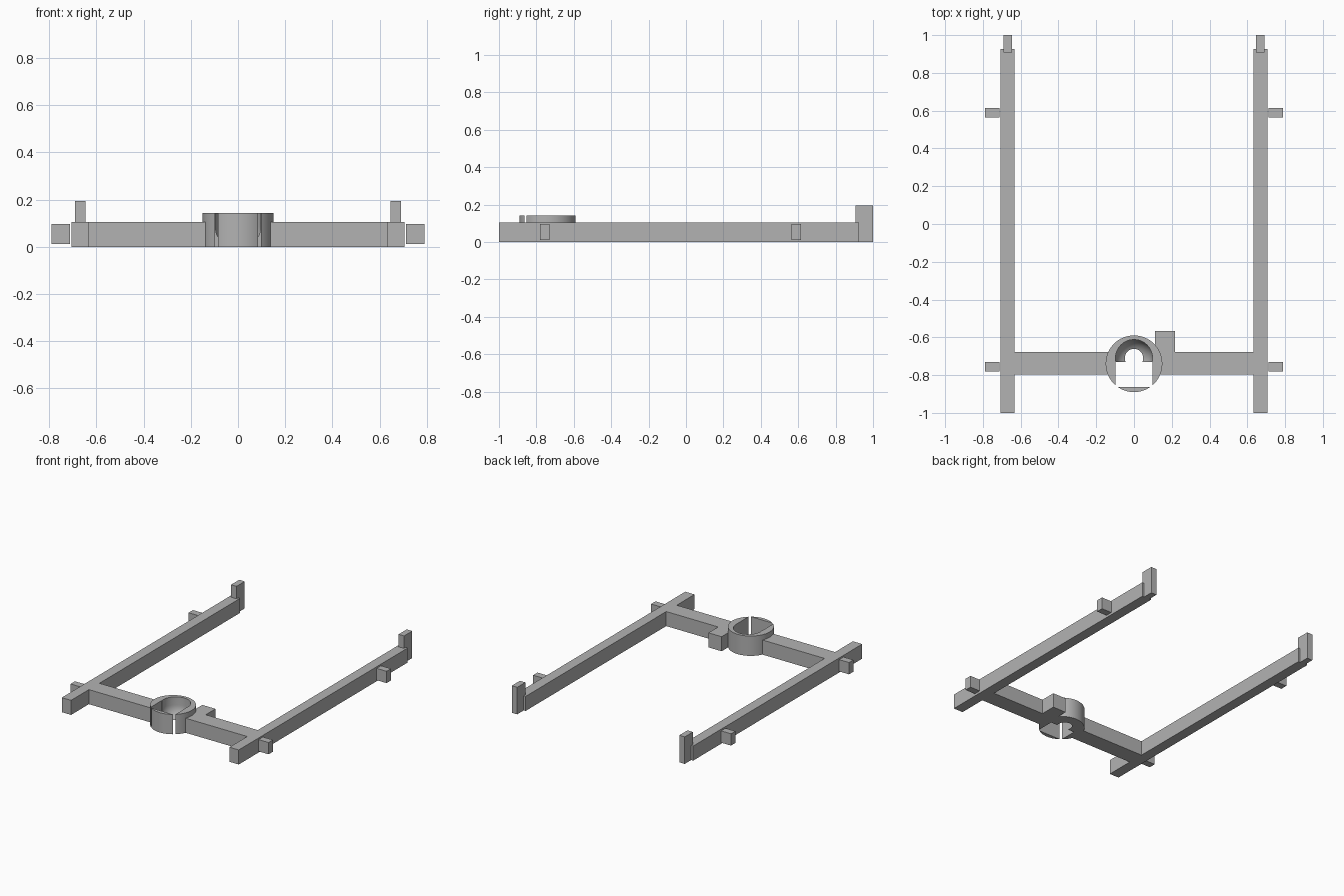
import bpy, bmesh, math
from mathutils import Matrix

cube = bpy.data.objects.get("Cube")
if cube:
    bpy.data.objects.remove(cube, do_unlink=True)

grey = bpy.data.materials.new("plain_grey")
grey.use_nodes = True
COLOUR = (0.45, 0.45, 0.45, 1)
grey.diffuse_color = COLOUR
grey.node_tree.nodes["Principled BSDF"].inputs["Base Color"].default_value = COLOUR


def add_object(name, bm):
    bmesh.ops.recalc_face_normals(bm, faces=bm.faces)
    mesh = bpy.data.meshes.new(name)
    bm.to_mesh(mesh)
    bm.free()
    mesh.materials.append(grey)
    obj = bpy.data.objects.new(name, mesh)
    bpy.context.collection.objects.link(obj)
    return obj


def box(name, x, y, z):
    """Box spanning the given (low, high) range on each axis."""
    bm = bmesh.new()
    centre = [(a + b) / 2 for a, b in (x, y, z)]
    size = [b - a for a, b in (x, y, z)]
    bmesh.ops.create_cube(bm, size=1, matrix=Matrix.Translation(centre) @ Matrix.Diagonal((*size, 1)))
    return add_object(name, bm)


def lathe(name, profile, y, steps=64):
    """Solid of revolution about a vertical axis at x = 0, from (radius, z) points."""
    bm = bmesh.new()
    verts = [bm.verts.new((r, y, z)) for r, z in profile]
    edges = [bm.edges.new(pair) for pair in zip(verts, verts[1:])]
    bmesh.ops.spin(bm, geom=verts + edges, cent=(0, y, 0), axis=(0, 0, 1),
                   angle=math.tau, steps=steps, use_duplicate=False)
    bmesh.ops.remove_doubles(bm, verts=bm.verts, dist=1e-5)
    return add_object(name, bm)


def cut(obj, cutters):
    for cutter in cutters:
        mod = obj.modifiers.new("cut", "BOOLEAN")
        mod.operation = "DIFFERENCE"
        mod.solver = "EXACT"
        mod.object = cutter
        bpy.context.view_layer.objects.active = obj
        bpy.ops.object.modifier_apply(modifier=mod.name)


# Long rails, end posts and side tabs, mirrored left and right
BAR = (0, 0.105)
for side, s in (("left", 1), ("right", -1)):
    def span(a, b):
        return tuple(sorted((s * a, s * b)))
    box(side + "_rail", span(0.632, 0.706), (-1, 0.926), BAR)
    box(side + "_end_post", span(0.647, 0.69), (0.907, 1), (0, 0.195))
    for end, y in (("front", -0.755), ("back", 0.59)):
        box(f"{side}_{end}_tab", span(0.711, 0.79), (y - 0.025, y + 0.025), (0.012, 0.097))

# Cross bar with its round hub and the small block behind it
crossbar = box("crossbar", (-0.64, 0.64), (-0.797, -0.677), BAR)
box("rear_block", (0.112, 0.217), (-0.69, -0.566), BAR)
HUB_Y = -0.74
hub = lathe("hub", [(0, 0), (0.15, 0), (0.15, 0.143), (0, 0.143)], HUB_Y)

# Bowl-shaped socket, open below, and the square slot in front of it
R, MID = 0.098, 0.085
bowl = [(R * math.sin(a), MID - R * math.cos(a))
        for a in (i * math.pi / 24 for i in range(13))]
socket = lathe("socket_cutter", bowl + [(R, 0.2), (0, 0.2)], -0.71)
slot = box("slot_cutter", (-0.098, 0.098), (-0.863, -0.73), (-0.1, 0.3))
cut(hub, (socket, slot))
cut(crossbar, (socket, slot))
for helper in (socket, slot):
    bpy.data.objects.remove(helper, do_unlink=True)

# Smooth the rounded surfaces, keeping edges sharp
for obj in (hub, crossbar):
    bpy.ops.object.select_all(action="DESELECT")
    obj.select_set(True)
    bpy.context.view_layer.objects.active = obj
    bpy.ops.object.shade_smooth_by_angle(angle=math.radians(30))
